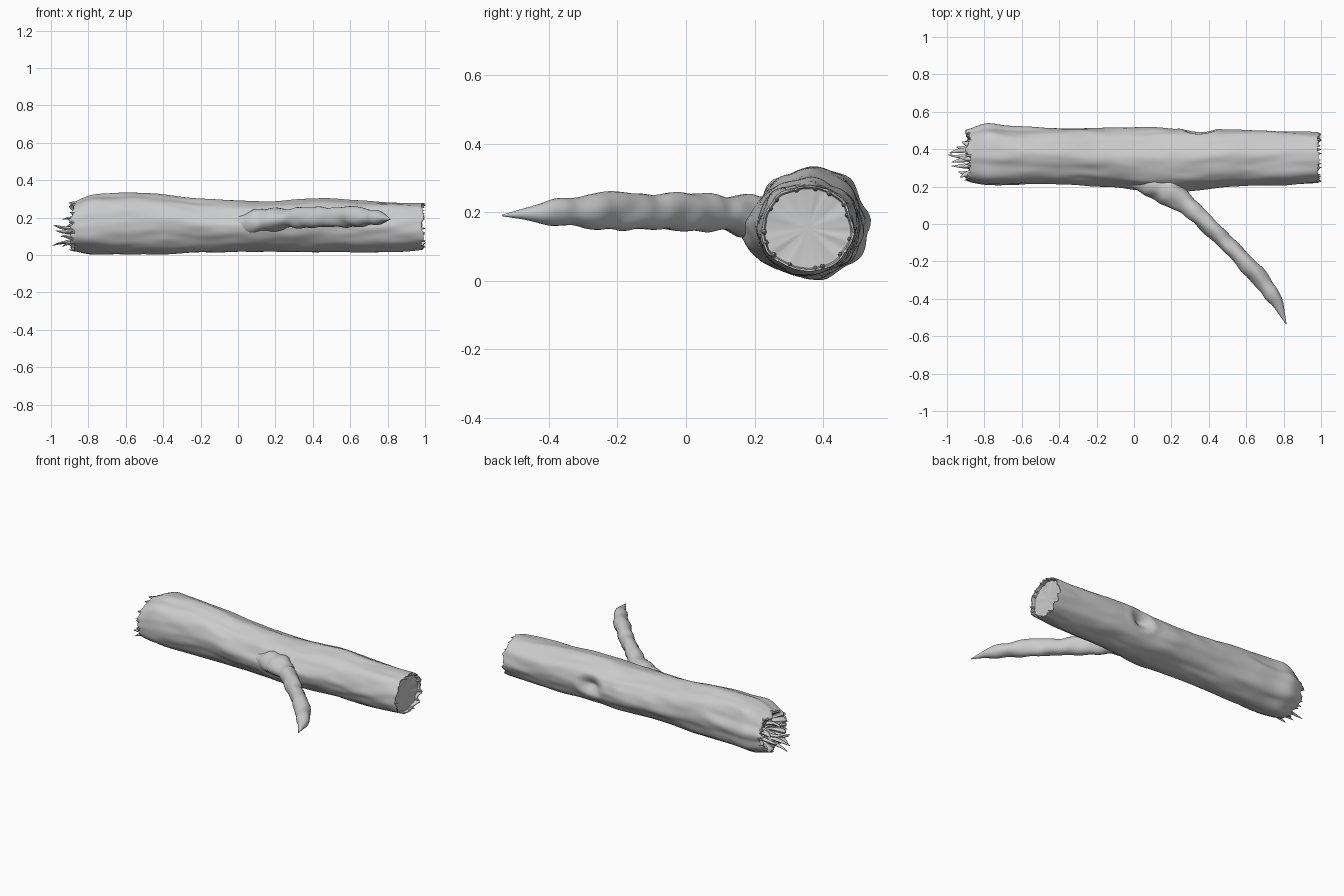
import bpy, bmesh, random
from math import sin, cos, pi, exp, hypot
from mathutils import Vector, noise

random.seed(4)
old = bpy.data.objects.get("Cube")
if old:
    bpy.data.objects.remove(old, do_unlink=True)

wood = bpy.data.materials.new("pale grey wood")
wood.use_nodes = True
GREY = (0.6, 0.6, 0.6, 1)
wood.diffuse_color = GREY
wood.node_tree.nodes["Principled BSDF"].inputs["Base Color"].default_value = GREY


def spline(keys, t):
    """Smooth value through evenly indexed keys, t in 0..1."""
    f = t * (len(keys) - 1)
    i = min(int(f), len(keys) - 2)
    u = f - i
    a, b, c, d = (Vector(keys[max(0, min(len(keys) - 1, i + k))]) for k in (-1, 0, 1, 2))
    return b + (c - a) * u / 2 + (a * 2 - b * 5 + c * 4 - d) * u**2 / 2 \
        + (b * 3 - a - c * 3 + d) * u**3 / 2


def loft(name, rings):
    """Skin a list of equal rings and close both ends."""
    bm = bmesh.new()
    rows = [[bm.verts.new(p) for p in ring] for ring in rings]
    n = len(rows[0])
    for a, b in zip(rows, rows[1:]):
        for i in range(n):
            j = (i + 1) % n
            bm.faces.new((a[i], a[j], b[j], b[i]))
    for row in (rows[0], rows[-1]):
        hub = bm.verts.new(sum((v.co for v in row), Vector()) / n)
        for i in range(n):
            bm.faces.new((row[i], row[(i + 1) % n], hub))
    bmesh.ops.recalc_face_normals(bm, faces=bm.faces)
    mesh = bpy.data.meshes.new(name)
    bm.to_mesh(mesh)
    bm.free()
    mesh.materials.append(wood)
    ob = bpy.data.objects.new(name, mesh)
    bpy.context.collection.objects.link(ob)
    bpy.ops.object.select_all(action='DESELECT')
    ob.select_set(True)
    bpy.context.view_layer.objects.active = ob
    bpy.ops.object.shade_smooth_by_angle(angle=0.8)
    return ob


def tube(name, keys, steps, sides, lump):
    """Tapered limb through (x, y, z, side radius, upright radius) keys."""
    rings = []
    for s in range(steps + 1):
        t = s / steps
        k = spline(keys, t)
        ahead = spline(keys, min(t + .01, 1)) - spline(keys, max(t - .01, 0))
        along = Vector(ahead[:3]).normalized()
        side = along.cross(Vector((0, 0, 1))).normalized()
        up = side.cross(along)
        ring = []
        for i in range(sides):
            a = 2 * pi * i / sides
            p = Vector(k[:3]) + side * cos(a) * k[3] + up * sin(a) * k[4]
            ring.append(p + (p - Vector(k[:3])) * lump * noise.noise(p * 14))
        rings.append(ring)
    return loft(name, rings)


# Trunk outline: x, front y, back y, low z, high z
outline = [(-.87, .22, .51, .02, .285), (-.78, .2, .535, .005, .325),
           (-.66, .205, .52, .005, .33), (-.45, .215, .513, .01, .33),
           (-.2, .21, .51, .015, .3), (0, .195, .508, .02, .29),
           (.15, .185, .51, .02, .285), (.3, .19, .5, .018, .29),
           (.5, .2, .503, .015, .3), (.7, .203, .5, .017, .29),
           (.98, .22, .49, .027, .278)]
SIDES, STEPS = 72, 110


def bark(k, a):
    """Trunk surface point at outline key k and angle a (0 = back)."""
    x = k[0]
    r = 1 + .012 * cos(8 * a + x)
    r += .07 * noise.noise(Vector((x * 3, cos(a) * 1.6, sin(a) * 1.6)))
    r += .03 * noise.noise(Vector((x * 7, cos(a) * 4, sin(a) * 4 + 9)))
    # Lengthwise furrows deepen toward the broken end
    furrow = max(0, min(1, (-.35 - x) / .45)) * (.65 + .35 * cos(a))
    r += furrow * .055 * (abs(cos(4.5 * a + 1.5 * x + .5)) - .6)
    # Hollow knot with a raised lip
    d = hypot((x - .35) / .055, (a - .12) / .3)
    r += .05 * exp(-((d - 1.7) / .6) ** 2) - .26 * exp(-d * d)
    # Flare around the branch root
    e = hypot((x - .13) / .15, (a - pi - .05) / .55)
    r += .16 * exp(-e * e)
    return Vector((x, (k[1] + k[2]) / 2 + cos(a) * r * (k[2] - k[1]) / 2,
                   max(.002, (k[3] + k[4]) / 2 + sin(a) * r * (k[4] - k[3]) / 2)))


angles = [2 * pi * i / SIDES - pi / 2 for i in range(SIDES)]
rings = [[bark(spline(outline, s / STEPS), a) for a in angles] for s in range(STEPS + 1)]


def end_ring(ring, x, scale, jag):
    """Ragged, scaled copy of a ring at a new x."""
    mid = sum(ring, Vector()) / len(ring)
    out = []
    for i, p in enumerate(ring):
        q = mid + (p - mid) * scale
        q.x = x + jag * noise.noise(Vector((cos(angles[i]), sin(angles[i]), x)) * 5)
        out.append(q)
    return out


# Broken end curls over into a torn hollow; cut end has a thin ragged rim
torn = [end_ring(rings[0], x, s, j) for x, s, j in
        ((-.82, .25, .03), (-.83, .55, .04), (-.86, .72, .05), (-.885, .84, .03), (-.883, .94, .02))]
cut = [end_ring(rings[-1], x, s, j) for x, s, j in
       ((.985, .99, .025), (.984, .95, .025), (.965, .92, .008), (.962, .5, .004))]
loft("trunk", torn + rings + cut)

# Side branch: sweeps out of the trunk to a pointed, bent tip
branch = [(-.1, .31, .14, .05, .05), (.05, .25, .165, .075, .065), (.17, .185, .185, .075, .065),
          (.27, .11, .195, .056, .05), (.38, .01, .204, .046, .056), (.5, -.11, .2, .044, .052),
          (.62, -.23, .205, .045, .054), (.71, -.34, .2, .043, .042), (.77, -.43, .197, .03, .027),
          (.813, -.535, .191, .003, .003)]
tube("side_branch", branch, 70, 24, .22)

# Splinters sticking out of the torn end: tip x, y, z
tips = [(-.995, .37, .05), (-.975, .31, .06), (-.94, .28, .045), (-.985, .38, .16),
        (-.975, .33, .13), (-.95, .41, .1), (-.94, .36, .19), (-.92, .44, .15),
        (-.93, .25, .1), (-.92, .3, .2)]
for n, (x, y, z) in enumerate(tips):
    bend = random.uniform(-.02, .02)
    w = random.uniform(.012, .019)
    root = Vector((-.81, .355 + (y - .355) * .8, .14 + (z - .14) * .75))
    tip = Vector((x, y, z))
    keys = []
    for t, taper in ((0, 1.1), (.4, 1), (.75, .7), (1, .12)):
        p = root.lerp(tip, t) + Vector((0, bend, -bend)) * sin(pi * t)
        keys.append((*p, w * taper, w * taper * .75))
    tube(f"splinter_{n + 1}", keys, 10, 8, .4)

# Small pointed chips around both rims
for end, base, reach, count in ((-1, rings[1], .03, 13), (1, rings[-2], .03, 15)):
    mid = sum(base, Vector()) / SIDES
    for c in range(count):
        p = base[int((c + random.random() * .6) * SIDES / count)]
        q = mid + (p - mid) * .93
        tip = q + Vector((end * (reach + random.uniform(0, .012)), 0, 0))
        keys = [(*q.lerp(tip, t), w, w) for t, w in ((-.5, .008), (.4, .008), (1, .001))]
        tube(f"rim_chip_{'torn' if end < 0 else 'cut'}_{c + 1}", keys, 4, 6, .3)
